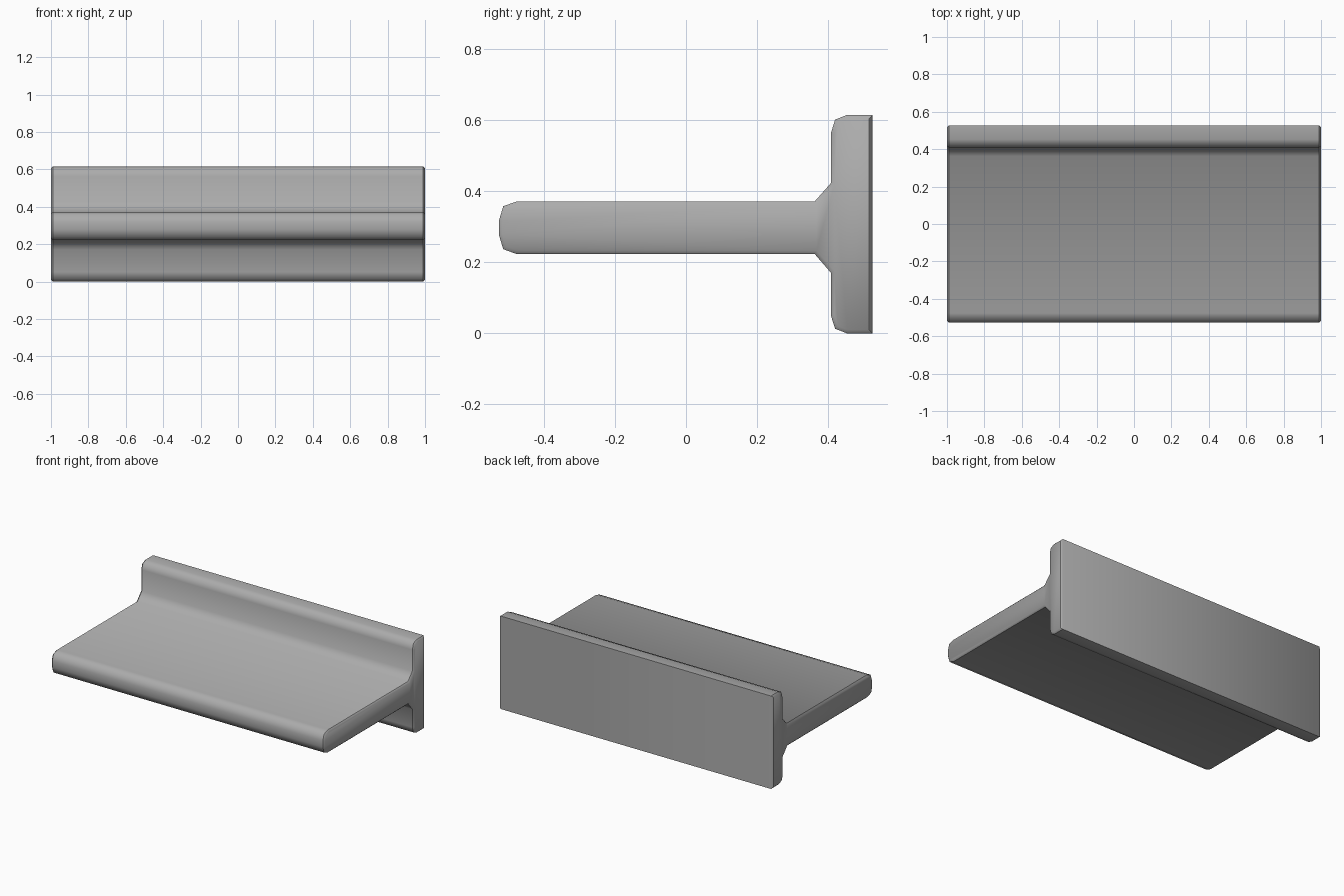
import bpy, bmesh, math

if "Cube" in bpy.data.objects:
    bpy.data.objects.remove(bpy.data.objects["Cube"])

CH = 0.01      # end chamfer
BACK = 0.526   # flat rear face

# T-shaped cross-section (y, z), anticlockwise
profile = [
    (BACK, 0.0), (BACK, 0.615), (0.453, 0.615), (0.42, 0.602), (0.408, 0.563),
    (0.408, 0.423), (0.363, 0.372), (-0.476, 0.372), (-0.515, 0.358), (-0.527, 0.318),
    (-0.527, 0.277), (-0.515, 0.237), (-0.476, 0.223), (0.363, 0.223), (0.408, 0.171),
    (0.408, 0.051), (0.42, 0.013), (0.453, 0.0),
]

# Prism: two end rings joined by side faces
bm = bmesh.new()
half = 1 - CH
left, right = [[bm.verts.new((x, y, z)) for y, z in profile] for x in (-half, half)]
n = len(profile)
for i in range(n):
    j = (i + 1) % n
    bm.faces.new((left[i], left[j], right[j], right[i]))
caps = [bm.faces.new(left), bm.faces.new(right)]
bmesh.ops.recalc_face_normals(bm, faces=bm.faces)

# Small chamfer around both ends
bmesh.ops.inset_individual(bm, faces=caps, thickness=CH, depth=CH, use_even_offset=True)

# Crisp end outlines; the rear face rolls softly into its end chamfers
for e in bm.edges:
    a, b = (v.co for v in e.verts)
    if abs(a.x - b.x) > 1e-4:
        continue
    outer = abs(a.x) < 1 - CH / 2
    rear = min(a.y, b.y) > BACK - 1.5 * CH
    e.smooth = outer == rear

mesh = bpy.data.meshes.new("t_beam")
bm.to_mesh(mesh)
bm.free()
beam = bpy.data.objects.new("t_beam", mesh)
bpy.context.collection.objects.link(beam)
bpy.context.view_layer.objects.active = beam
beam.select_set(True)
bpy.ops.object.shade_smooth_by_angle(angle=math.radians(55), keep_sharp_edges=True)

# Dark grey finish
mat = bpy.data.materials.new("dark_grey")
mat.diffuse_color = (0.41, 0.41, 0.41, 1)
mat.use_nodes = True
mat.node_tree.nodes["Principled BSDF"].inputs["Base Color"].default_value = mat.diffuse_color
mesh.materials.append(mat)
